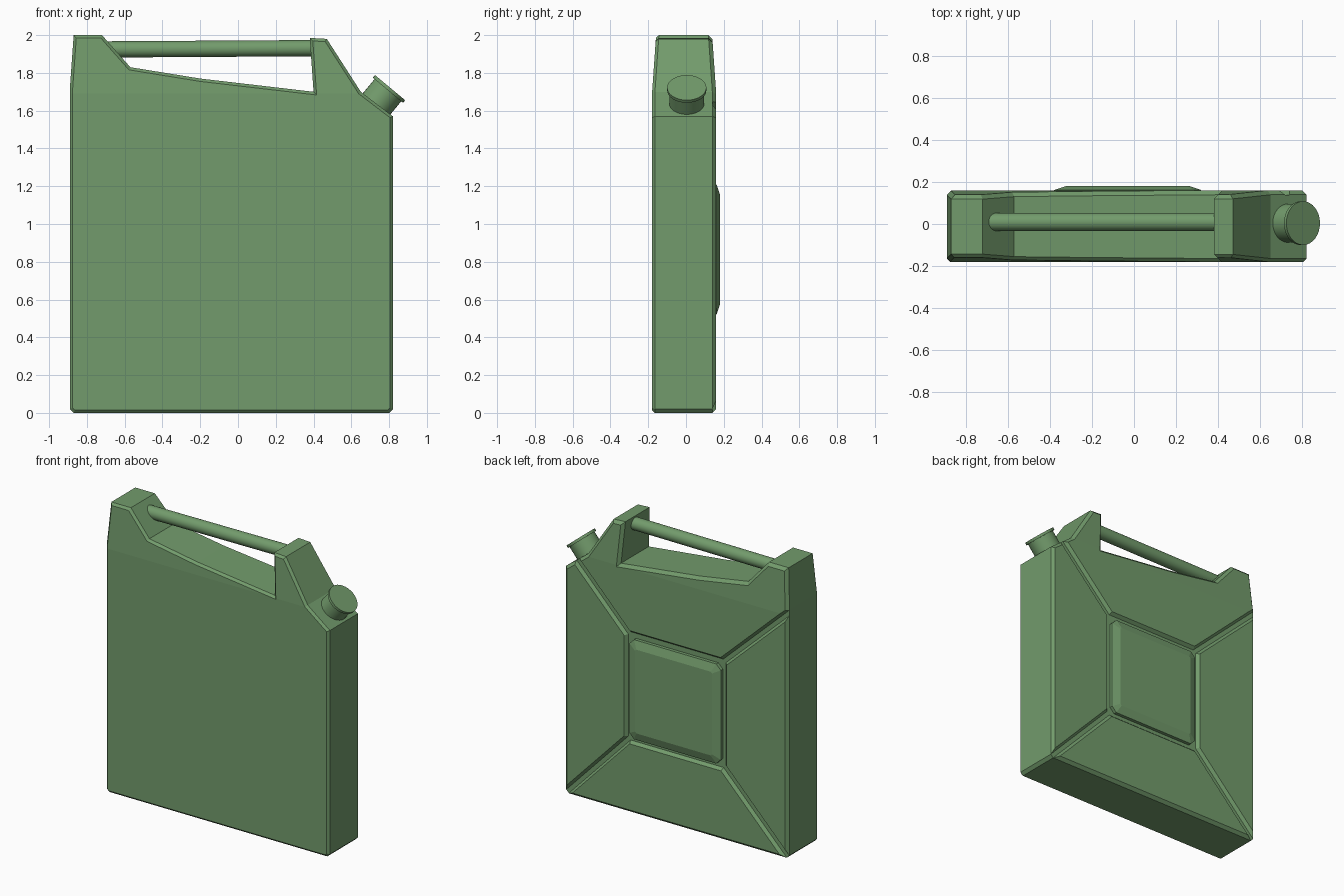
import bpy, bmesh
from mathutils import Vector

if "Cube" in bpy.data.objects:
    bpy.data.objects.remove(bpy.data.objects["Cube"])

green = bpy.data.materials.new("green_plastic")
green.diffuse_color = (0.17, 0.33, 0.15, 1)
green.use_nodes = True
green.node_tree.nodes["Principled BSDF"].inputs["Base Color"].default_value = green.diffuse_color


def finish(bm, name):
    bmesh.ops.recalc_face_normals(bm, faces=bm.faces[:])
    mesh = bpy.data.meshes.new(name)
    bm.to_mesh(mesh)
    bm.free()
    obj = bpy.data.objects.new(name, mesh)
    bpy.context.collection.objects.link(obj)
    mesh.materials.append(green)
    return obj


def loft(rings, name):
    """Closed solid through rings of equal length."""
    bm = bmesh.new()
    loops = [[bm.verts.new(p) for p in r] for r in rings]
    n = len(loops[0])
    for a, b in zip(loops, loops[1:]):
        for i in range(n):
            bm.faces.new((a[i], a[(i + 1) % n], b[(i + 1) % n], b[i]))
    bm.faces.new(loops[0])
    bm.faces.new(loops[-1])
    return finish(bm, name)


def rod(p0, p1, r, name, sides=32):
    p0, p1 = Vector(p0), Vector(p1)
    d = p1 - p0
    bpy.ops.mesh.primitive_cylinder_add(vertices=sides, radius=r, depth=d.length, location=(p0 + p1) / 2)
    obj = bpy.context.object
    obj.name = name
    obj.rotation_euler = d.to_track_quat('Z', 'Y').to_euler()
    obj.data.materials.append(green)
    bpy.ops.object.shade_smooth_by_angle()
    return obj


def panel_ring(x0, x1, z0, z1, c, y):
    """Rectangle with cut corners, facing +y."""
    return [(x0 + c, y, z0), (x1 - c, y, z0), (x1, y, z0 + c), (x1, y, z1 - c),
            (x1 - c, y, z1), (x0 + c, y, z1), (x0, y, z1 - c), (x0, y, z0 + c)]


# Body: side profile extruded in y with chamfered front and back rims
profile = [(-0.87, 0), (0.80, 0), (0.82, 0.02), (0.82, 1.57), (0.65, 1.70), (0.47, 1.98),
           (0.38, 1.985), (0.40, 1.70), (-0.20, 1.77), (-0.57, 1.83), (-0.72, 2.0),
           (-0.87, 2.0), (-0.89, 1.72), (-0.89, 0.02)]
body = loft([[(x, y, z) for x, z in profile] for y in (-0.165, 0.14)], "can_body")
bm = bmesh.new()
bm.from_mesh(body.data)
caps = [f for f in bm.faces if len(f.verts) == len(profile)]
for f in caps:
    front = f.calc_center_median().y < 0
    bmesh.ops.inset_region(bm, faces=[f], thickness=0.015 if front else 0.02, use_even_offset=True)
    for v in f.verts:
        v.co.y = -0.18 if front else 0.16
# Taper the shoulders above the knee line
KNEE = 1.69
bmesh.ops.bisect_plane(bm, geom=bm.verts[:] + bm.edges[:] + bm.faces[:],
                       plane_co=(0, 0, KNEE), plane_no=(0, 0, 1))
for v in bm.verts:
    if v.co.z > KNEE:
        v.co.y += (0.07 if v.co.y < 0 else -0.07) * (v.co.z - KNEE)
bmesh.ops.recalc_face_normals(bm, faces=bm.faces[:])
bm.to_mesh(body.data)
bm.free()

# Cutters: pocket around the back panel and four diagonal grooves
PX0, PX1, PZ0, PZ1 = -0.425, 0.365, 0.475, 1.265
FLOOR, ABOVE = 0.139, 0.20
cutters = [loft([panel_ring(PX0 + 0.02, PX1 - 0.02, PZ0 + 0.02, PZ1 - 0.02, 0.01, FLOOR),
                 panel_ring(PX0 - 0.03, PX1 + 0.03, PZ0 - 0.03, PZ1 + 0.03, 0.01, ABOVE)], "pocket_cutter")]
for start, end in [((PX0, PZ0), (-0.89, 0.0)), ((PX1, PZ0), (0.82, 0.0)),
                   ((PX0, PZ1), (-0.89, 1.70)), ((PX1, PZ1), (0.73, 1.64))]:
    a, b = Vector(start), Vector(end)
    d = (b - a).normalized()
    n = Vector((-d.y, d.x))
    a, b = a - d * -0.005 - d * 0.05, b + d * 0.08
    rings = []
    for w, y in ((0.014, FLOOR), (0.062, ABOVE)):
        rings.append([(p.x, y, p.y) for p in (a - n * w, b - n * w, b + n * w, a + n * w)])
    cutters.append(loft(rings, "groove_cutter"))

bpy.context.view_layer.objects.active = body
for c in cutters:
    c.hide_render = True
    mod = body.modifiers.new("cut", 'BOOLEAN')
    mod.operation, mod.solver, mod.object = 'DIFFERENCE', 'EXACT', c
    bpy.ops.object.modifier_apply(modifier=mod.name)
    bpy.data.objects.remove(c)

# Raised panel in the back pocket
loft([panel_ring(-0.38, 0.32, 0.52, 1.21, 0.035, 0.13),
      panel_ring(-0.38, 0.32, 0.52, 1.21, 0.035, 0.162),
      panel_ring(-0.325, 0.265, 0.575, 1.155, 0.01, 0.18)], "back_panel")

# Carrying handle
rod((-0.75, 0.01, 1.924), (0.42, 0.01, 1.931), 0.043, "handle_bar")

# Spout neck and cap, square to the sloped corner
top = Vector((0.805, 0.004, 1.722))
axis = Vector((0.638, 0, 0.768))
rod(top - axis * 0.16, top - axis * 0.01, 0.092, "spout_neck")
rod(top - axis * 0.018, top, 0.104, "spout_cap")
